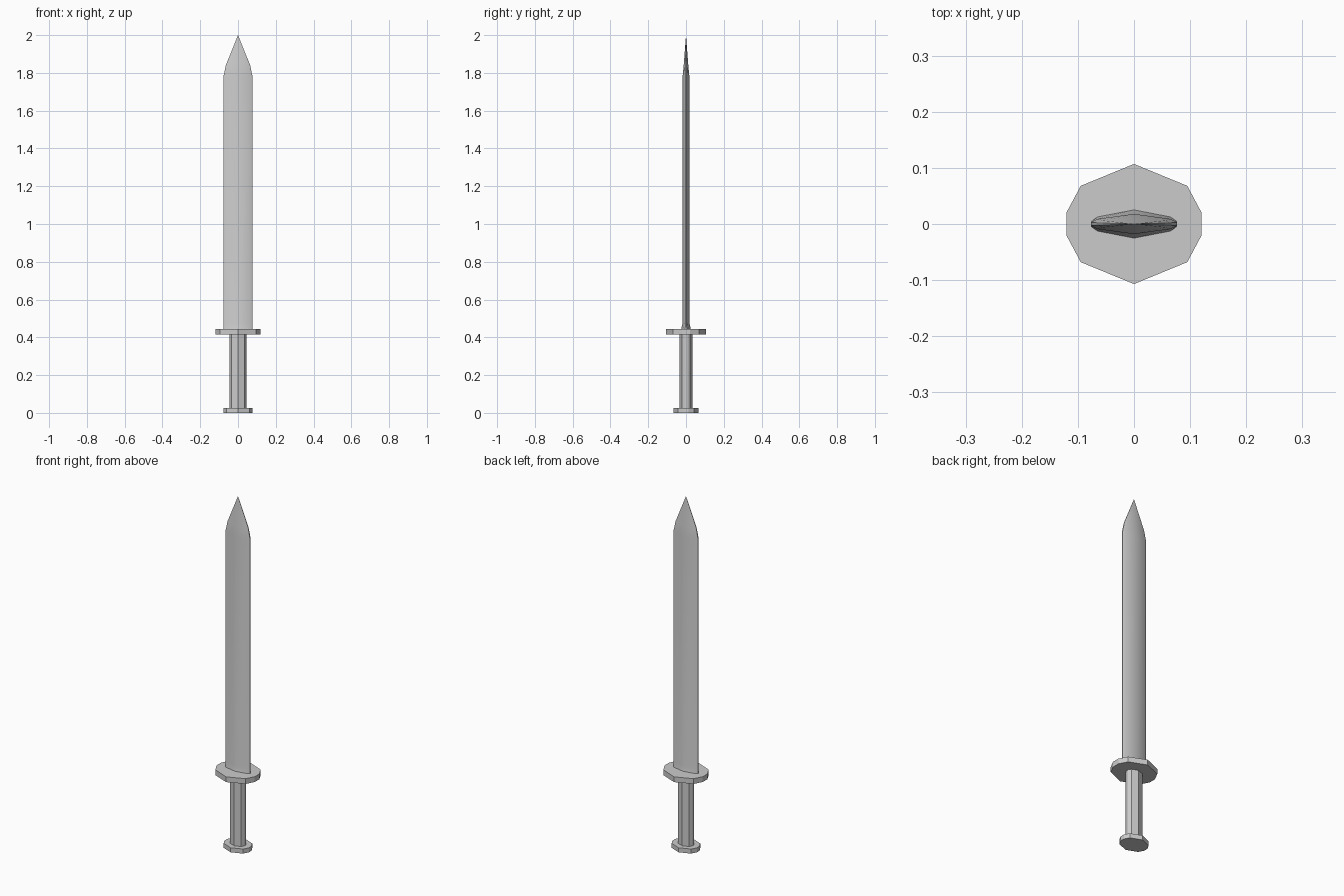
import bpy, bmesh

if "Cube" in bpy.data.objects:
    bpy.data.objects.remove(bpy.data.objects["Cube"])


def section(quarter):
    """Mirror quarter profile points (from x=0 out to the side) into a closed outline."""
    right = [(x, -y) for x, y in quarter] + [(x, y) for x, y in reversed(quarter)]
    left = [(-x, y) for x, y in reversed(right) if x > 0]
    return right + left


def loft(name, outline, levels, tip=None, smooth=False):
    """Stack scaled copies of an outline; each level is (z, x scale, y scale)."""
    bm = bmesh.new()
    rings = [[bm.verts.new((x * sx, y * sy, z)) for x, y in outline] for z, sx, sy in levels]
    n = len(outline)
    for a, b in zip(rings, rings[1:]):
        for i in range(n):
            j = (i + 1) % n
            bm.faces.new((a[i], a[j], b[j], b[i]))
    bm.faces.new(rings[0][::-1])
    if tip is None:
        bm.faces.new(rings[-1])
    else:
        point = bm.verts.new((0, 0, tip))
        for i in range(n):
            bm.faces.new((rings[-1][i], rings[-1][(i + 1) % n], point))
    bmesh.ops.recalc_face_normals(bm, faces=bm.faces[:])
    mesh = bpy.data.meshes.new(name)
    bm.to_mesh(mesh)
    bm.free()
    obj = bpy.data.objects.new(name, mesh)
    bpy.context.collection.objects.link(obj)
    if smooth:
        bpy.context.view_layer.objects.active = obj
        obj.select_set(True)
        bpy.ops.object.shade_smooth_by_angle(angle=0.6)
        obj.select_set(False)
    return obj


# Ten-sided outline shared by the hilt parts
hilt = section([(0, 0.107), (0.095, 0.068), (0.12, 0.021)])
loft("pommel", hilt, [(0, 0.64, 0.61), (0.026, 0.64, 0.61)])
loft("grip", hilt, [(0.026, 0.37, 0.33), (0.415, 0.37, 0.33)])
loft("guard", hilt, [(0.415, 1, 1), (0.445, 1, 1)])

# Thin blade, flared at the guard and drawn to a point
edge = section([(0, 0.018), (0.065, 0.009), (0.077, 0.003)])
loft("blade", edge, [(0.445, 1, 1.4), (0.475, 1, 1), (1.78, 1, 1), (1.84, 0.84, 0.68)],
     tip=2.0, smooth=True)
